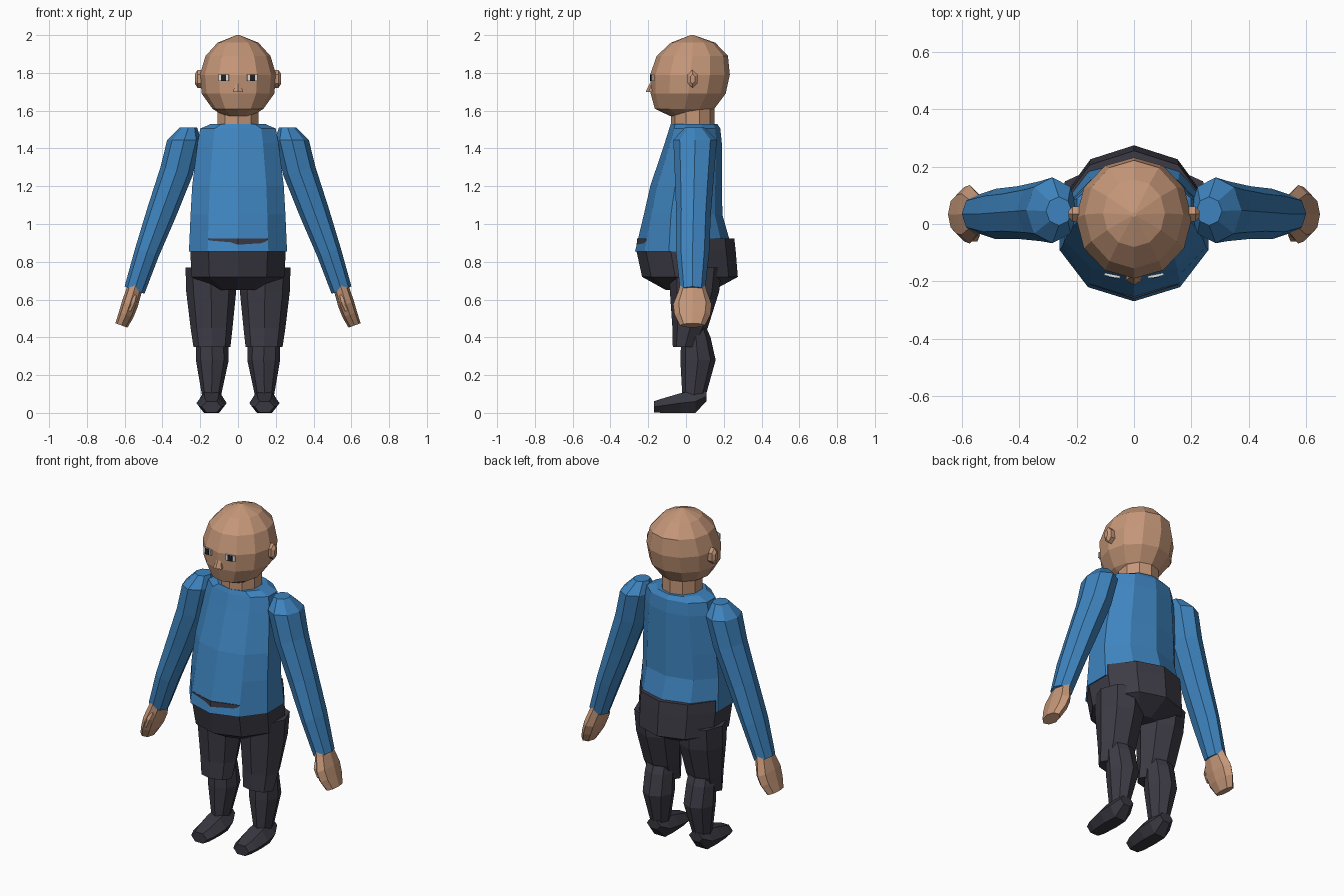
import bpy, bmesh, math
from mathutils import Vector


def material(name, rgb):
    m = bpy.data.materials.new(name)
    m.diffuse_color = (*rgb, 1)
    return m


SKIN = material("skin", (0.56, 0.31, 0.19))
BLUE = material("blue_shirt", (0.048, 0.23, 0.52))
DARK = material("dark_trousers", (0.046, 0.044, 0.060))
SHOE = material("dark_shoes", (0.040, 0.039, 0.052))
WHITE = material("eye_white", (0.75, 0.75, 0.73))
BLACK = material("pupil", (0.015, 0.015, 0.02))


def finish(name, bm, mat):
    bmesh.ops.recalc_face_normals(bm, faces=bm.faces)
    me = bpy.data.meshes.new(name)
    bm.to_mesh(me)
    bm.free()
    me.materials.append(mat)
    ob = bpy.data.objects.new(name, me)
    bpy.context.collection.objects.link(ob)
    return ob


def loft(name, mat, rings, n=8, phase=0.0, side=1):
    """Skin a tube through rings of (centre, U radius vector, V radius vector)."""
    bm = bmesh.new()
    loops = []
    for c, u, v in rings:
        loop = []
        for i in range(n):
            a = math.radians(phase) + 2 * math.pi * i / n
            p = Vector(c) + Vector(u) * math.cos(a) + Vector(v) * math.sin(a)
            loop.append(bm.verts.new((p.x * side, p.y, p.z)))
        loops.append(loop)
    for a, b in zip(loops, loops[1:]):
        for i in range(n):
            j = (i + 1) % n
            bm.faces.new((a[i], a[j], b[j], b[i]))
    bm.faces.new(loops[0])
    bm.faces.new(loops[-1])
    return finish(name, bm, mat)


def level(z, rx, y0, y1, x=0.0):
    """Horizontal ring given half width, front y and back y."""
    return (x, (y0 + y1) / 2, z), (rx, 0, 0), (0, (y1 - y0) / 2, 0)


def tilted(x, y, z, r, ry, deg):
    """Ring leaning sideways, for arms and hands."""
    t = math.radians(deg)
    return (x, y, z), (r * math.cos(t), 0, r * math.sin(t)), (0, ry, 0)


def plate(name, mat, centre, size, turn):
    bm = bmesh.new()
    bmesh.ops.create_cube(bm, size=1)
    for v in bm.verts:
        v.co = Vector(v.co) * Vector(size)
    ob = finish(name, bm, mat)
    ob.location = centre
    ob.rotation_euler.z = turn
    return ob


# head and neck
loft("head", SKIN, [level(*r) for r in (
    (1.572, 0.075, -0.085, 0.08), (1.61, 0.135, -0.165, 0.15),
    (1.69, 0.192, -0.187, 0.21), (1.79, 0.202, -0.19, 0.232),
    (1.89, 0.172, -0.155, 0.222), (1.96, 0.108, -0.08, 0.155),
    (2.0, 0.008, 0.025, 0.041))], n=12)
loft("neck", SKIN, [level(1.50, 0.115, -0.08, 0.15),
                    level(1.61, 0.115, -0.08, 0.15)], n=10, phase=18)
loft("nose", SKIN, [level(1.70, 0.032, -0.213, -0.15),
                    level(1.745, 0.014, -0.192, -0.15)], n=6, phase=30)

# torso: ten-sided, flat at front and back, with a rounded belly
K = 1 / math.cos(math.radians(18))


def flat(z, rx, y0, y1):
    c, h = (y0 + y1) / 2, (y1 - y0) / 2 * K
    return level(z, rx, c - h, c + h)


loft("shirt", BLUE, [flat(*r) for r in (
    (1.53, 0.15, -0.075, 0.16), (1.505, 0.21, -0.082, 0.175),
    (1.43, 0.225, -0.105, 0.182), (1.2, 0.255, -0.18, 0.182),
    (1.05, 0.264, -0.213, 0.182), (0.855, 0.273, -0.257, 0.235))],
    n=10, phase=18)
loft("hips", DARK, [flat(*r) for r in (
    (0.922, 0.262, -0.247, 0.243), (0.86, 0.266, -0.25, 0.25),
    (0.72, 0.258, -0.22, 0.262), (0.65, 0.13, -0.10, 0.14))],
    n=10, phase=18)

for s, tag in ((-1, "left"), (1, "right")):
    # face details
    loft(f"{tag}_ear", SKIN, [
        ((x, 0.035, 1.768), (0, 0, rz), (0, ry, 0)) for x, ry, rz in (
            (0.18, 0.03, 0.048), (0.214, 0.03, 0.048), (0.228, 0.014, 0.026))],
        n=6, side=s)
    plate(f"{tag}_eye", WHITE, (s * 0.076, -0.180, 1.775),
          (0.056, 0.009, 0.034), s * 0.2)
    plate(f"{tag}_pupil", BLACK, (s * 0.076, -0.184, 1.775),
          (0.027, 0.008, 0.034), s * 0.2)

    # sleeve, hand and thumb
    loft(f"{tag}_sleeve", BLUE, [tilted(*r) for r in (
        (0.262, 0.045, 1.512, 0.045, 0.05, 0), (0.285, 0.048, 1.445, 0.09, 0.115, 0),
        (0.325, 0.045, 1.28, 0.088, 0.105, 14), (0.405, 0.04, 1.06, 0.079, 0.092, 20),
        (0.482, 0.035, 0.85, 0.066, 0.088, 20), (0.548, 0.035, 0.65, 0.056, 0.066, 20))],
        side=s)
    loft(f"{tag}_hand", SKIN, [tilted(*r) for r in (
        (0.538, 0.035, 0.69, 0.036, 0.064, 20), (0.551, 0.035, 0.645, 0.042, 0.075, 20),
        (0.573, 0.034, 0.575, 0.044, 0.102, 20), (0.592, 0.034, 0.52, 0.041, 0.095, 20),
        (0.617, 0.034, 0.463, 0.034, 0.066, 20))], side=s)
    loft(f"{tag}_thumb", SKIN, [tilted(*r) for r in (
        (0.545, -0.02, 0.625, 0.014, 0.022, 20), (0.555, -0.04, 0.59, 0.018, 0.025, 20),
        (0.575, -0.045, 0.54, 0.013, 0.018, 20))], n=6, side=s)

    # trouser leg in two pieces, upper overlapping the lower at the knee
    loft(f"{tag}_thigh", DARK, [level(*r) for r in (
        (0.77, 0.128, -0.09, 0.19, 0.15), (0.64, 0.132, -0.085, 0.175, 0.142),
        (0.45, 0.111, -0.072, 0.115, 0.14), (0.35, 0.098, -0.07, 0.06, 0.138))],
        side=s)
    loft(f"{tag}_lower_leg", DARK, [level(*r) for r in (
        (0.47, 0.08, -0.02, 0.10, 0.138), (0.40, 0.085, -0.025, 0.13, 0.138),
        (0.28, 0.087, -0.03, 0.157, 0.136), (0.10, 0.052, -0.02, 0.107, 0.14),
        (0.06, 0.045, -0.015, 0.09, 0.14))], side=s)

    # shoe: hexagonal sections from heel to toe
    loft(f"{tag}_shoe", SHOE, [
        ((0.14, y, z), (rx, 0, 0), (0, 0, rz)) for y, z, rx, rz in (
            (0.108, 0.088, 0.045, 0.03), (0.05, 0.06, 0.072, 0.0693),
            (-0.03, 0.052, 0.08, 0.060), (-0.125, 0.038, 0.07, 0.0439),
            (-0.17, 0.032, 0.052, 0.034))], n=6, side=s)
